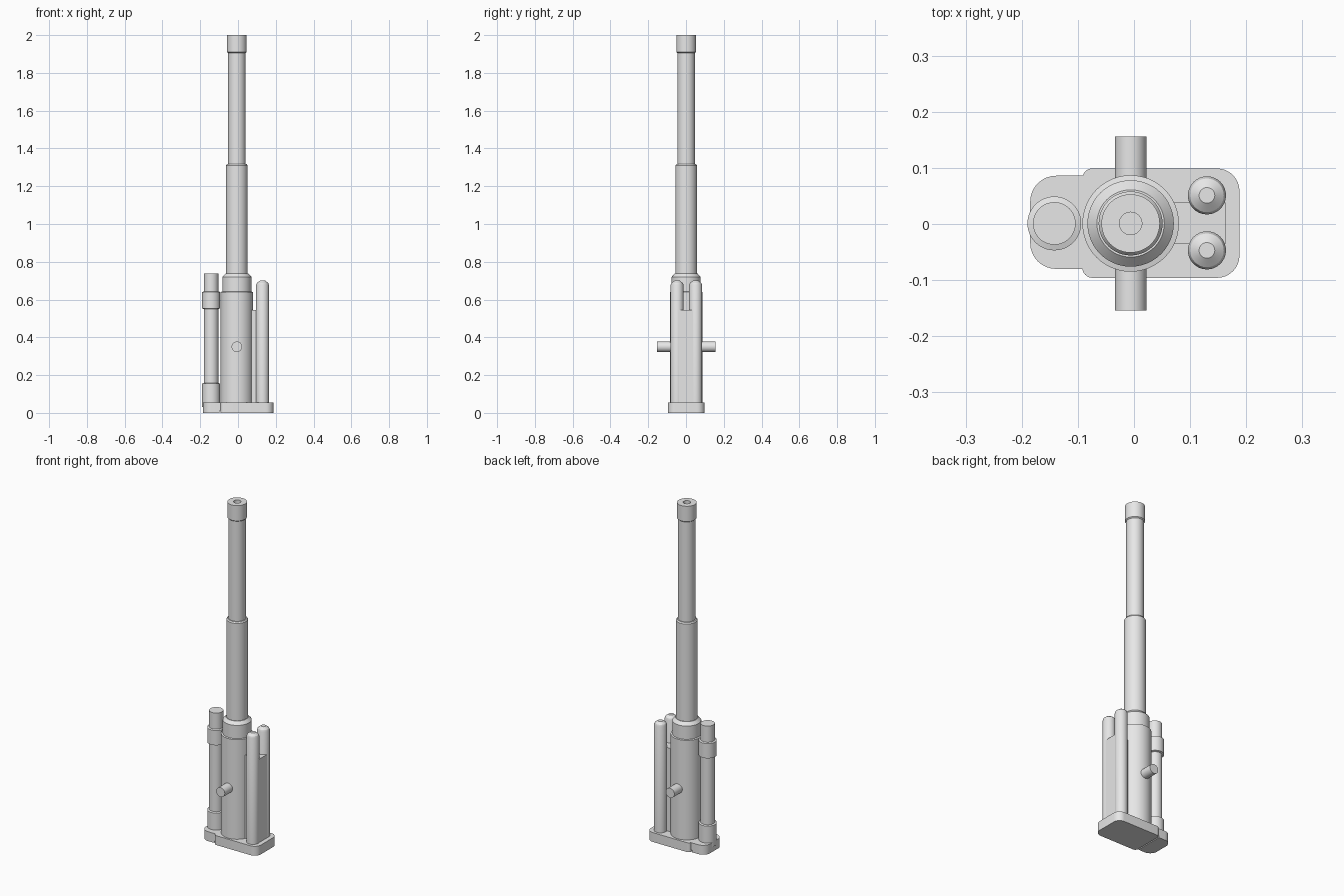
import bpy, bmesh, math
from mathutils import Matrix

cube = bpy.data.objects.get("Cube")
if cube:
    bpy.data.objects.remove(cube, do_unlink=True)

grey = bpy.data.materials.new("plain grey")
grey.use_nodes = True
grey.diffuse_color = (0.8, 0.8, 0.8, 1)
bsdf = next(n for n in grey.node_tree.nodes if n.type == 'BSDF_PRINCIPLED')
bsdf.inputs["Base Color"].default_value = (0.8, 0.8, 0.8, 1)

AXIS_X, AXIS_Y = -0.006, 0.001
BASE_TOP = 0.055


def finish(bm, name):
    bmesh.ops.recalc_face_normals(bm, faces=bm.faces[:])
    mesh = bpy.data.meshes.new(name)
    bm.to_mesh(mesh)
    bm.free()
    obj = bpy.data.objects.new(name, mesh)
    bpy.context.collection.objects.link(obj)
    mesh.materials.append(grey)
    bpy.ops.object.select_all(action='DESELECT')
    obj.select_set(True)
    bpy.context.view_layer.objects.active = obj
    bpy.ops.object.shade_smooth_by_angle(angle=math.radians(30))
    return obj


def lathe(name, profile, x, y, steps=48):
    """Spin (radius, height) points around a vertical axis."""
    bm = bmesh.new()
    verts = [bm.verts.new((r, 0, z)) for r, z in profile]
    edges = [bm.edges.new(pair) for pair in zip(verts, verts[1:])]
    bmesh.ops.spin(bm, geom=verts + edges, axis=(0, 0, 1), cent=(0, 0, 0),
                   angle=math.tau, steps=steps)
    bmesh.ops.remove_doubles(bm, verts=bm.verts[:], dist=0.0001)
    bmesh.ops.translate(bm, verts=bm.verts[:], vec=(x, y, 0))
    return finish(bm, name)


def slab(name, x0, x1, y0, y1, z0, z1, r_left=0, r_right=0):
    """Box with its vertical edges rounded by side."""
    bm = bmesh.new()
    size = Matrix.Diagonal((x1 - x0, y1 - y0, z1 - z0, 1))
    centre = Matrix.Translation(((x0 + x1) / 2, (y0 + y1) / 2, (z0 + z1) / 2))
    bmesh.ops.create_cube(bm, size=1, matrix=centre @ size)
    mid = (x0 + x1) / 2
    for sign, radius in ((-1, r_left), (1, r_right)):
        if radius:
            edges = [e for e in bm.edges
                     if abs(e.verts[0].co.z - e.verts[1].co.z) > 0.001
                     and all((v.co.x - mid) * sign > (x1 - x0) * 0.49 for v in e.verts)]
            bmesh.ops.bevel(bm, geom=edges, offset=radius, segments=8,
                            profile=0.5, affect='EDGES')
    return finish(bm, name)


# Base plates, joined by a thin bridge above a groove
slab("main_base", -0.092, 0.188, -0.096, 0.099, 0, BASE_TOP, 0.018, 0.04)
slab("side_base", -0.185, -0.098, -0.08, 0.086, 0, BASE_TOP, 0.046)
slab("base_bridge", -0.11, -0.08, -0.08, 0.086, 0.012, BASE_TOP)

# Main housing with its collar
lathe("housing", [(0, 0.03), (0.086, 0.03), (0.086, 0.64), (0.077, 0.642),
                  (0.077, 0.72), (0.06, 0.738), (0, 0.738)], AXIS_X, AXIS_Y)

# Stepped barrel with a hollow muzzle
lathe("barrel", [(0, 0.7), (0.057, 0.7), (0.057, 1.31), (0.052, 1.317),
                 (0.046, 1.317), (0.046, 1.905), (0.052, 1.91), (0.052, 2),
                 (0.02, 2), (0.02, 1.75), (0, 1.75)], AXIS_X, AXIS_Y)

# Cross bar through the housing
bm = bmesh.new()
bmesh.ops.create_cone(bm, cap_ends=True, segments=32, radius1=0.028, radius2=0.028,
                      depth=0.31, matrix=Matrix.Translation((AXIS_X, AXIS_Y, 0.35))
                      @ Matrix.Rotation(math.pi / 2, 4, 'X'))
finish(bm, "cross_bar")

# Twin cylinders and the web that ties them to the housing
for name, side in (("rear", 1), ("front", -1)):
    lathe(name + "_cylinder", [(0, 0.03), (0.034, 0.03), (0.034, 0.678), (0.03, 0.688),
                               (0.014, 0.7), (0, 0.7)], 0.13, 0.002 + side * 0.049, 32)
slab("cylinder_web", 0.04, 0.163, -0.036, 0.038, 0.03, 0.545)

# Side tube with two clamping collars
lathe("side_tube", [(0, 0.03), (0.048, 0.03), (0.048, 0.155), (0.038, 0.158),
                    (0.038, 0.55), (0.048, 0.553), (0.048, 0.64), (0.038, 0.643),
                    (0.038, 0.738), (0, 0.738)], -0.142, AXIS_Y)
